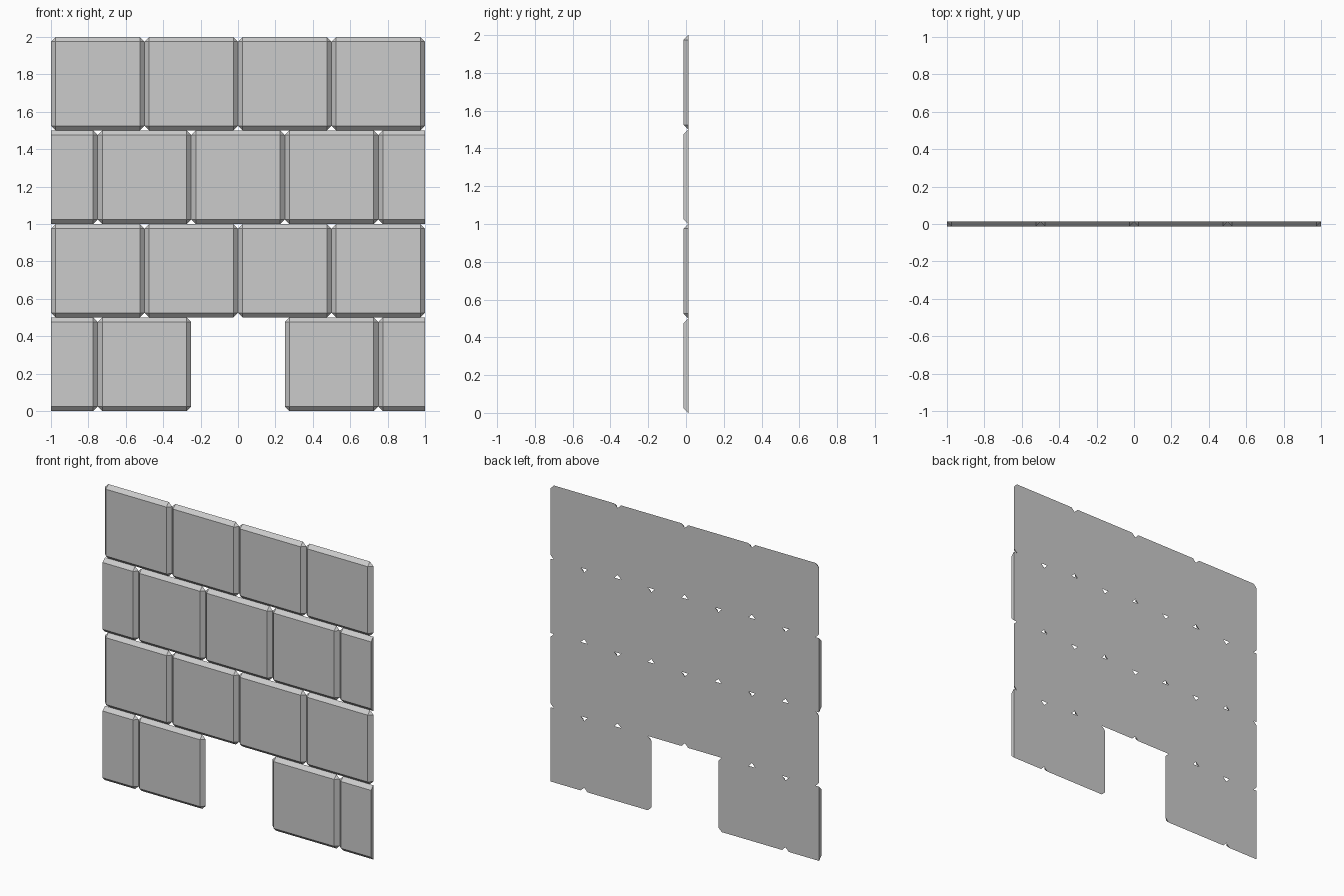
import bpy, bmesh
from mathutils import Vector

if "Cube" in bpy.data.objects:
    bpy.data.objects.remove(bpy.data.objects["Cube"])

SIZE = 0.5       # brick width and height
BEVEL = 0.025    # 45 degree chamfer, equal to the wall thickness
BACK, FRONT = BEVEL / 2, -BEVEL / 2
HALF_WALL = 1.0


def trim(bm, side):
    """Cut the brick flush with one end of the wall and cap it."""
    geom = bm.verts[:] + bm.edges[:] + bm.faces[:]
    cut = bmesh.ops.bisect_plane(bm, geom=geom, dist=1e-5,
                                 plane_co=(side * HALF_WALL, 0, 0),
                                 plane_no=(side, 0, 0), clear_outer=True)
    rim = [e for e in cut["geom_cut"] if isinstance(e, bmesh.types.BMEdge)]
    bmesh.ops.contextual_create(bm, geom=rim)


def brick(name, cx, cz):
    """Chamfered slab: square front face, clipped-corner back face."""
    h, i = SIZE / 2, SIZE / 2 - BEVEL
    bm = bmesh.new()
    for sx in (-1, 1):
        for sz in (-1, 1):
            for x, y, z in ((i, FRONT, i), (h, BACK, i), (i, BACK, h)):
                bm.verts.new(Vector((cx + sx * x, y, cz + sz * z)))
    bmesh.ops.convex_hull(bm, input=bm.verts[:])
    bmesh.ops.dissolve_limit(bm, angle_limit=0.02, verts=bm.verts[:], edges=bm.edges[:])
    if abs(cx) + h > HALF_WALL + 1e-4:
        trim(bm, 1 if cx > 0 else -1)
    bmesh.ops.recalc_face_normals(bm, faces=bm.faces[:])
    mesh = bpy.data.meshes.new(name)
    bm.to_mesh(mesh)
    bm.free()
    bpy.context.collection.objects.link(bpy.data.objects.new(name, mesh))


# Running bond: even rows start with a half brick, bottom row has a doorway gap
for row in range(4):
    staggered = row % 2 == 0
    count = 5 if staggered else 4
    for col in range(count):
        cx = (col - (count - 1) / 2) * SIZE
        if row == 0 and col == 2:
            continue
        brick(f"wall_brick_row{row + 1}_{col + 1}", cx, (row + 0.5) * SIZE)
